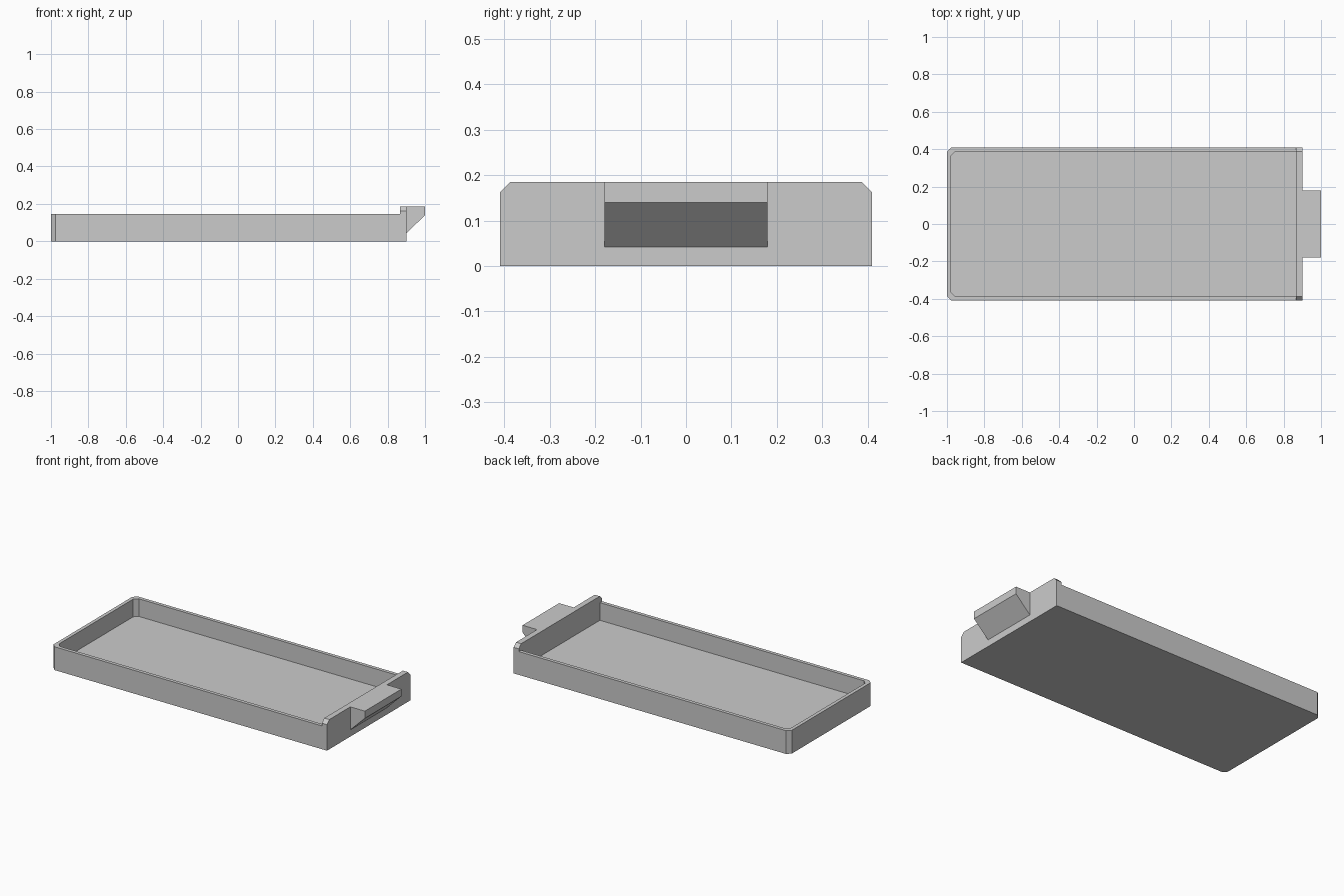
import bpy, bmesh, math
from mathutils import Vector

cube = bpy.data.objects.get("Cube")
if cube:
    bpy.data.objects.remove(cube, do_unlink=True)

grey = bpy.data.materials.new("light grey")
grey.use_nodes = True
colour = (0.6, 0.6, 0.6, 1)
grey.diffuse_color = colour
grey.node_tree.nodes["Principled BSDF"].inputs["Base Color"].default_value = colour

LEFT, RIGHT, HALF_Y = -1.0, 0.9, 0.41
RIM, END_TOP, FLOOR = 0.145, 0.185, 0.035
WALL, END_INNER, CUT = 0.022, 0.865, 0.023


def prism(name, points, offset):
    """Extrude a planar outline along an offset."""
    bm = bmesh.new()
    face = bm.faces.new([bm.verts.new(p) for p in points])
    ext = bmesh.ops.extrude_face_region(bm, geom=[face], use_keep_orig=True)
    verts = [v for v in ext["geom"] if isinstance(v, bmesh.types.BMVert)]
    bmesh.ops.translate(bm, verts=verts, vec=Vector(offset))
    bmesh.ops.recalc_face_normals(bm, faces=bm.faces[:])
    mesh = bpy.data.meshes.new(name)
    bm.to_mesh(mesh)
    bm.free()
    mesh.materials.append(grey)
    obj = bpy.data.objects.new(name, mesh)
    bpy.context.collection.objects.link(obj)
    return obj


def clipped(x0, x1, y, z):
    """Rectangle with its two corners on the x0 side cut off."""
    return [(x1, -y, z), (x1, y, z), (x0 + CUT, y, z), (x0, y - CUT, z),
            (x0, CUT - y, z), (x0 + CUT, -y, z)]


def combine(target, other, operation):
    """Boolean another part into the target and remove it."""
    mod = target.modifiers.new("join", 'BOOLEAN')
    mod.operation, mod.object, mod.solver = operation, other, 'EXACT'
    bpy.context.view_layer.objects.active = target
    bpy.ops.object.modifier_apply(modifier=mod.name)
    bpy.data.objects.remove(other, do_unlink=True)


# Shallow tray, hollowed from above
tray = prism("tray", clipped(LEFT, (END_INNER + RIGHT) / 2, HALF_Y, 0), (0, 0, RIM))
cavity = prism("cavity", clipped(LEFT + WALL, END_INNER, HALF_Y - WALL, FLOOR), (0, 0, 0.3))
combine(tray, cavity, 'DIFFERENCE')

# Taller end wall with clipped top corners
profile = [(-HALF_Y, 0), (HALF_Y, 0), (HALF_Y, END_TOP - CUT), (HALF_Y - CUT, END_TOP),
           (CUT - HALF_Y, END_TOP), (-HALF_Y, END_TOP - CUT)]
end_wall = prism("end_wall", [(END_INNER, y, z) for y, z in profile], (RIGHT - END_INNER, 0, 0))
combine(tray, end_wall, 'UNION')

# Wedge-shaped grip, rooted inside the end wall
root = (END_INNER + RIGHT) / 2
grip_side = [(root, END_TOP), (1, END_TOP), (1, 0.14), (RIGHT, 0.042), (root, 0.042)]
grip = prism("grip", [(x, -0.18, z) for x, z in grip_side], (0, 0.36, 0))
combine(tray, grip, 'UNION')

# Merge coplanar faces
bm = bmesh.new()
bm.from_mesh(tray.data)
bmesh.ops.remove_doubles(bm, verts=bm.verts[:], dist=0.0001)
bmesh.ops.dissolve_limit(bm, angle_limit=math.radians(1), verts=bm.verts[:], edges=bm.edges[:])
bm.to_mesh(tray.data)
bm.free()
